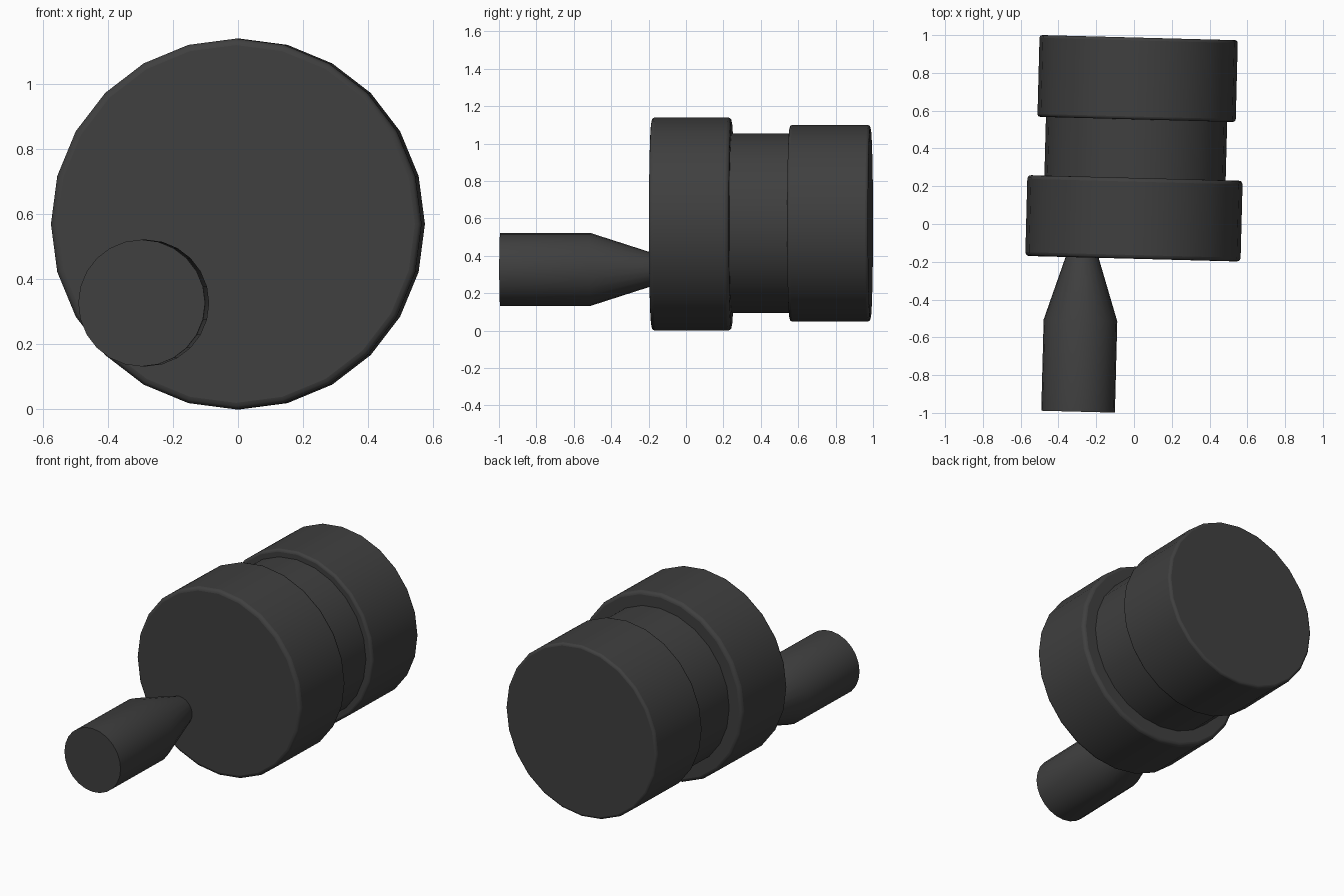
import bpy, bmesh, math

if "Cube" in bpy.data.objects:
    bpy.data.objects.remove(bpy.data.objects["Cube"])

TILT = math.radians(-1.5)
SIDES = 24

dark = bpy.data.materials.new("dark_grey")
dark.diffuse_color = (0.05, 0.05, 0.05, 1)
dark.use_nodes = True
dark.node_tree.nodes["Principled BSDF"].inputs["Base Color"].default_value = dark.diffuse_color


def lathe(name, x, z, profile, bevel=0.0):
    """Closed solid turned around a y-parallel axis; profile is (y, radius)."""
    bm = bmesh.new()
    rings = []
    for y, r in profile:
        rings.append([bm.verts.new((x + r * math.cos(a), y, z + r * math.sin(a)))
                      for a in (2 * math.pi * i / SIDES for i in range(SIDES))])
    for a, b in zip(rings, rings[1:]):
        for i in range(SIDES):
            j = (i + 1) % SIDES
            bm.faces.new((a[i], a[j], b[j], b[i]))
    bm.faces.new(rings[0])
    bm.faces.new(rings[-1])
    bmesh.ops.recalc_face_normals(bm, faces=bm.faces)
    mesh = bpy.data.meshes.new(name)
    bm.to_mesh(mesh)
    bm.free()
    mesh.materials.append(dark)
    obj = bpy.data.objects.new(name, mesh)
    bpy.context.collection.objects.link(obj)
    obj.rotation_euler.z = TILT
    if bevel:
        mod = obj.modifiers.new("rounded_rims", 'BEVEL')
        mod.width = bevel
        mod.segments = 3
        mod.limit_method = 'ANGLE'
        mod.angle_limit = math.radians(40)
    bpy.ops.object.select_all(action='DESELECT')
    bpy.context.view_layer.objects.active = obj
    obj.select_set(True)
    bpy.ops.object.shade_smooth_by_angle(angle=math.radians(32))
    return obj


# Wide drum, recessed neck and rear drum on one axis
lathe("front_drum", -0.001, 0.57, [(-0.184, 0.57), (0.244, 0.57)], 0.02)
lathe("neck", -0.001, 0.574, [(0.20, 0.48), (0.60, 0.48)])
lathe("rear_drum", -0.001, 0.574, [(0.554, 0.525), (0.987, 0.525)], 0.015)

# Off-centre handle tapering into the front face
lathe("tapered_handle", -0.27, 0.327,
      [(-1.001, 0.195), (-0.518, 0.195), (-0.17, 0.083)])
